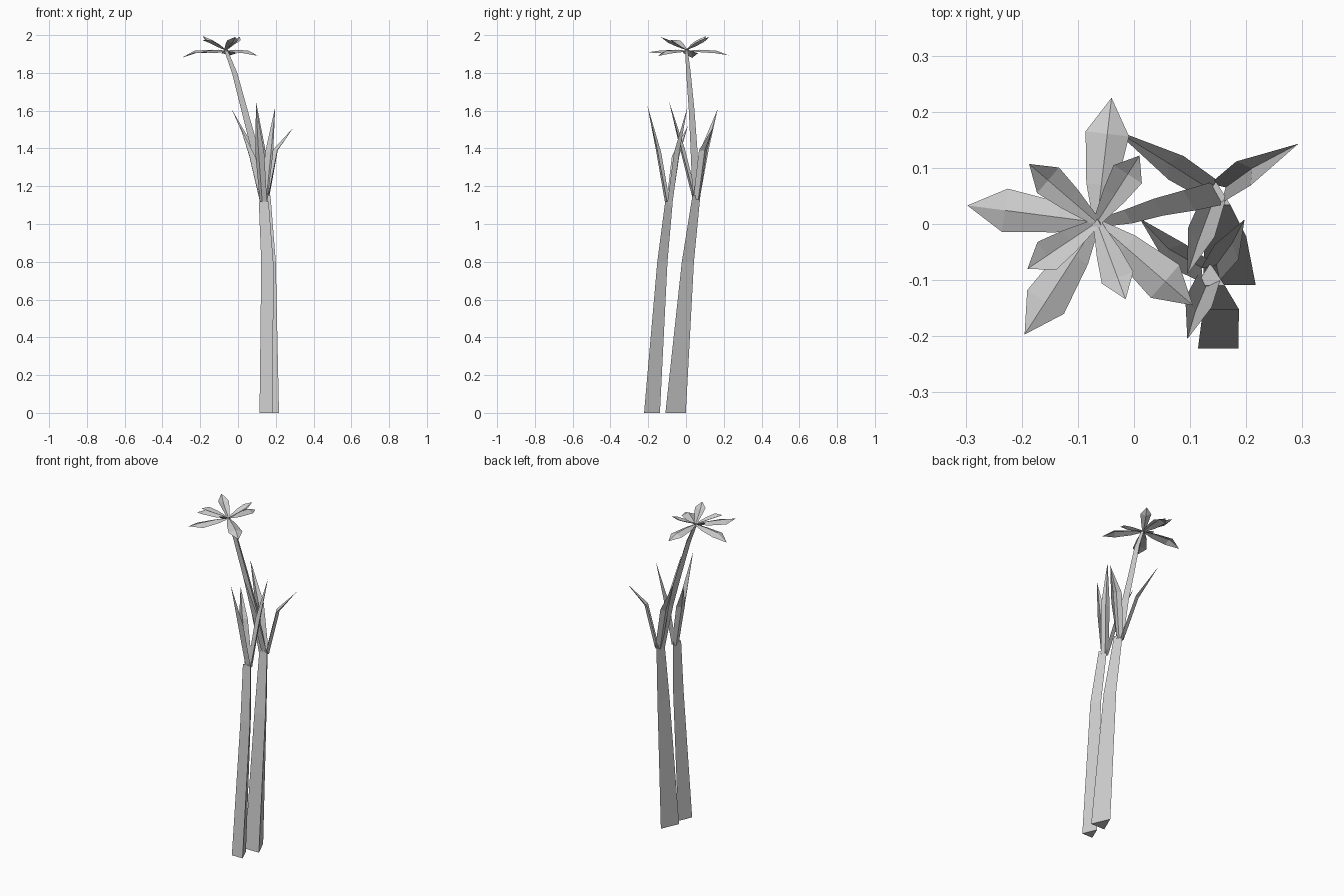
import bpy
from math import cos, sin, radians
from mathutils import Vector as V

if "Cube" in bpy.data.objects:
    bpy.data.objects.remove(bpy.data.objects["Cube"])


def mesh(name, verts, faces):
    me = bpy.data.meshes.new(name)
    me.from_pydata([tuple(v) for v in verts], [], faces)
    me.update()
    ob = bpy.data.objects.new(name, me)
    bpy.context.collection.objects.link(ob)
    return ob


def tri_tube(name, rings):
    """Three-sided tube; each ring is (x, y, z, half width, half depth)."""
    verts, faces = [], []
    for x, y, z, w, d in rings:
        verts += [(x - w, y - d, z), (x + w, y - d, z), (x, y + d, z)]
    for i in range(len(rings) - 1):
        for k in range(3):
            a, b = i * 3 + k, i * 3 + (k + 1) % 3
            faces.append((a, b, b + 3, a + 3))
    n = len(verts)
    faces += [(2, 1, 0), (n - 3, n - 2, n - 1)]
    return mesh(name, verts, faces)


def blade(name, path, widths, folds, side):
    """Folded sheet along a path, closing to a point at the last path point."""
    verts, faces = [], []
    for p, w, f in zip(path[:-1], widths, folds):
        p = V(p)
        verts += [p - side * w, p + f, p + side * w]
    verts.append(V(path[-1]))
    rows = len(path) - 1
    for i in range(rows - 1):
        for k in range(2):
            a = i * 3 + k
            faces.append((a, a + 1, a + 4, a + 3))
    a, t = (rows - 1) * 3, rows * 3
    faces += [(a, a + 1, t), (a + 1, a + 2, t)]
    return mesh(name, verts, faces)


# Stems
tri_tube("front_stem", [(0.15, -0.18, 0, 0.036, 0.042),
                        (0.155, -0.125, 0.8, 0.032, 0.027),
                        (0.136, -0.09, 1.12, 0.026, 0.02)])
tri_tube("back_stem", [(0.17, -0.055, 0, 0.047, 0.054),
                       (0.163, 0.01, 0.8, 0.037, 0.032),
                       (0.146, 0.055, 1.15, 0.026, 0.021)])

# Flower stalk
tri_tube("flower_stalk", [(0.14, 0.055, 1.13, 0.022, 0.02),
                          (0.088, 0.042, 1.4, 0.02, 0.018),
                          (0.035, 0.03, 1.6, 0.017, 0.015),
                          (-0.018, 0.013, 1.8, 0.014, 0.012),
                          (-0.066, 0.002, 1.925, 0.009, 0.007)])

# Leaves: root, middle, tip
front_root, back_root = V((0.136, -0.09, 1.1)), V((0.146, 0.055, 1.13))
leaves = [
    (front_root, (0.115, -0.14, 1.38), (0.095, -0.205, 1.63)),
    (front_root, (0.165, -0.05, 1.38), (0.197, 0.008, 1.62)),
    (front_root, (0.075, -0.055, 1.36), (0.01, 0.01, 1.52)),
    (back_root, (0.195, 0.09, 1.39), (0.293, 0.143, 1.51)),
    (back_root, (0.075, 0.1, 1.4), (-0.035, 0.168, 1.61)),
    (back_root, (0.12, -0.015, 1.4), (0.095, -0.09, 1.65)),
]
for i, (root, mid, tip) in enumerate(leaves):
    out = V(tip) - root
    out.z = 0
    out.normalize()
    side = V((-out.y, out.x, 0))
    blade(f"leaf_{i + 1}", [root, mid, tip], (0.02, 0.025),
          (out * 0.02, out * 0.018), side)

# Flower petals
centre = V((-0.066, 0.003, 1.922))


def petal(name, tip, stations, rise, fold):
    tip = V(tip)
    out = tip - centre
    side = V((-out.y, out.x, 0)).normalized()
    path, widths, folds = [], [], []
    for (t, w), r in zip(stations, rise):
        p = centre + out * t
        p.z = centre.z + r
        path.append(p)
        widths.append(w)
        folds.append(V((0, 0, fold * min(1, t * 3))))
    blade(name, path + [tip], widths, folds, side)


outer = [(-0.04, 0.225, 1.893), (-0.297, 0.033, 1.88),
         (-0.195, -0.197, 1.91), (0.105, -0.145, 1.89)]
inner = [(0.01, 0.122, 1.99), (-0.187, 0.107, 1.995),
         (-0.19, -0.08, 1.975), (-0.015, -0.134, 1.99)]
for i, tip in enumerate(outer):
    petal(f"outer_petal_{i + 1}", tip, [(0.02, 0.008), (0.3, 0.027), (0.71, 0.039)],
          (-0.005, -0.012, -0.018), 0.014)
for i, tip in enumerate(inner):
    petal(f"inner_petal_{i + 1}", tip, [(0.02, 0.008), (0.4, 0.022), (0.72, 0.03)],
          (0, 0.03, 0.05), -0.012)
